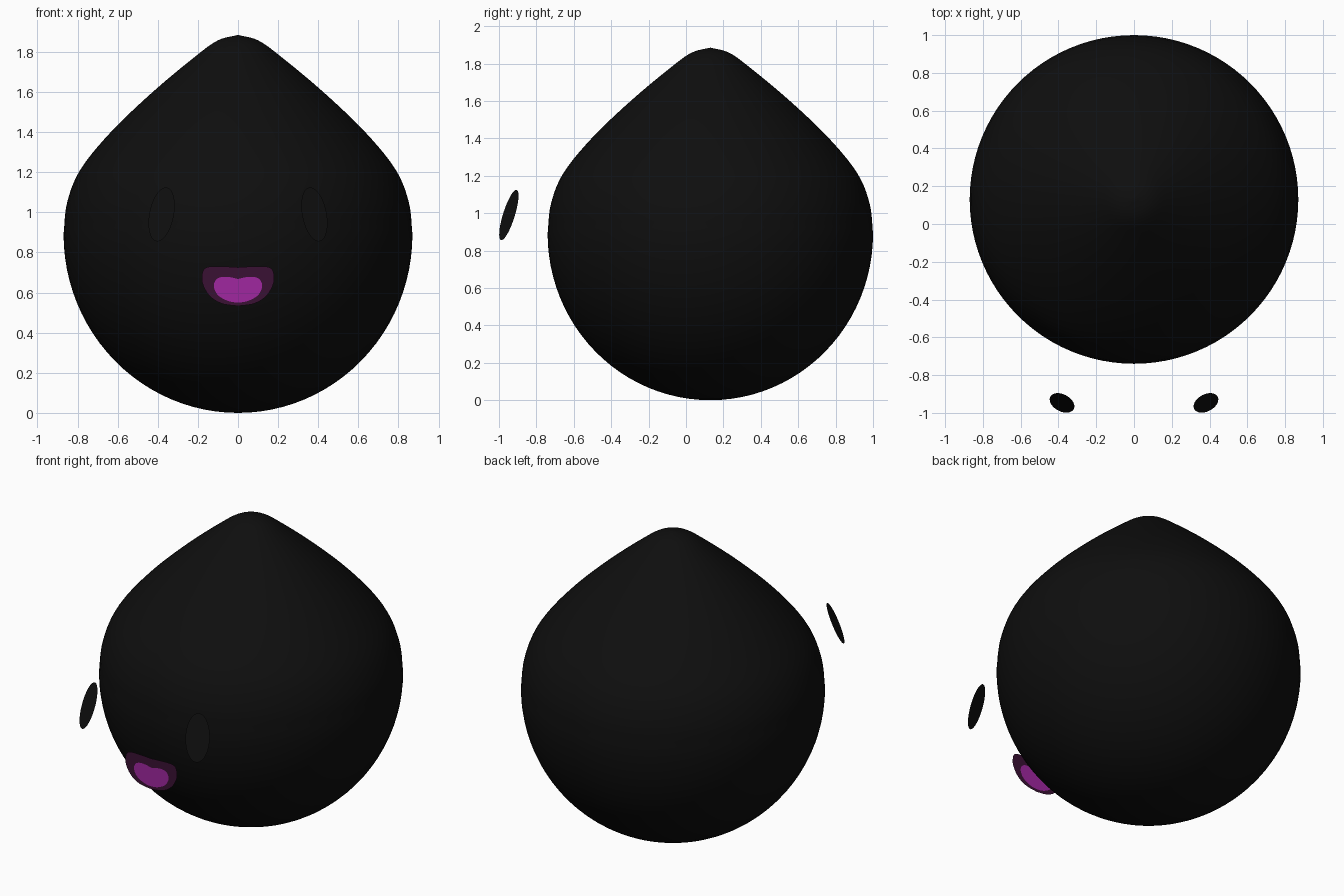
import bpy, bmesh, math
from mathutils import Matrix, Vector

if "Cube" in bpy.data.objects:
    bpy.data.objects.remove(bpy.data.objects["Cube"])


def material(name, rgb):
    m = bpy.data.materials.new(name)
    m.diffuse_color = (*rgb, 1)
    m.use_nodes = True
    m.node_tree.nodes["Principled BSDF"].inputs["Base Color"].default_value = m.diffuse_color
    return m


BLACK = material("soft black", (0.0045, 0.0045, 0.0045))
PLUM = material("dark plum", (0.042, 0.0055, 0.034))
PURPLE = material("bright purple", (0.35, 0.02, 0.35))


def finish(name, bm, mats):
    mesh = bpy.data.meshes.new(name)
    bm.to_mesh(mesh)
    bm.free()
    for m in mats:
        mesh.materials.append(m)
    ob = bpy.data.objects.new(name, mesh)
    bpy.context.collection.objects.link(ob)
    return ob


def smooth_path(pts, steps):
    """Catmull-Rom curve through 2D points."""
    p = [Vector(q) for q in pts]
    p = [2 * p[0] - p[1]] + p + [2 * p[-1] - p[-2]]
    out = []
    for a, b, c, d in zip(p, p[1:], p[2:], p[3:]):
        for i in range(steps):
            t = i / steps
            out.append(0.5 * (2 * b + (c - a) * t + (2 * a - 5 * b + 4 * c - d) * t * t
                              + (3 * b - a - 3 * c + d) * t ** 3))
    return out + [p[-2]]


# Drop-shaped body: half ellipse below, pointed dome above, turned about its axis
R, MID, CY, SEG = 0.87, 0.89, 0.13, 96
lower = [Vector((R * math.sin(a), MID - MID * math.cos(a)))
         for a in (math.pi / 2 * i / 24 for i in range(24))]
upper = smooth_path([(R, MID), (0.852, 1.05), (0.785, 1.215), (0.63, 1.405), (0.42, 1.605),
                     (0.21, 1.78), (0.1, 1.858), (0, 1.885)], 5)
bm = bmesh.new()
verts = [bm.verts.new((r, 0, z)) for r, z in lower + upper]
edges = [bm.edges.new(e) for e in zip(verts, verts[1:])]
bmesh.ops.spin(bm, geom=verts + edges, cent=(0, 0, 0), axis=(0, 0, 1),
               angle=math.tau, steps=SEG, use_merge=True)
bmesh.ops.remove_doubles(bm, verts=bm.verts, dist=1e-4)
bmesh.ops.recalc_face_normals(bm, faces=bm.faces)
bmesh.ops.translate(bm, verts=bm.verts, vec=(0, CY, 0))
for f in bm.faces:
    f.smooth = True
finish("body", bm, [BLACK])

# Eyes: thin oval plates floating before the body, turned outward and leaning back
for side, name in ((-1, "left_eye"), (1, "right_eye")):
    bm = bmesh.new()
    bmesh.ops.create_circle(bm, cap_ends=True, segments=48, radius=1)
    place = (Matrix.Translation((side * 0.381, -0.947, 0.99))
             @ Matrix.Rotation(side * math.radians(28), 4, 'Z')
             @ Matrix.Rotation(math.radians(90 - 18.5), 4, 'X')
             @ Matrix.Diagonal((0.07, 0.142, 1, 1)))
    bmesh.ops.transform(bm, matrix=place, verts=bm.verts)
    finish(name, bm, [BLACK])


# Mouth: flat upright sheet, plum rim around a purple tongue
def outline(half):
    right = smooth_path(half, 3)
    return right + [Vector((-p.x, p.y)) for p in right[-2:0:-1]]


rim = outline([(0, 0.726), (0.07, 0.73), (0.14, 0.73), (0.17, 0.716), (0.18, 0.682),
               (0.177, 0.645), (0.155, 0.60), (0.12, 0.565), (0.07, 0.542), (0, 0.533)])
tongue = outline([(0, 0.668), (0.04, 0.677), (0.08, 0.678), (0.107, 0.667), (0.12, 0.642),
                  (0.117, 0.615), (0.1, 0.587), (0.07, 0.567), (0.035, 0.554), (0, 0.55)])
bm = bmesh.new()
outer, inner = ([bm.verts.new((p.x, -0.865, p.y)) for p in loop] for loop in (rim, tongue))
n = len(outer)
for i in range(n):
    j = (i + 1) % n
    bm.faces.new((outer[i], inner[i], inner[j], outer[j]))
bm.faces.new(inner).material_index = 1
bmesh.ops.recalc_face_normals(bm, faces=bm.faces)
bm.normal_update()
if sum(f.normal.y for f in bm.faces) > 0:
    bmesh.ops.reverse_faces(bm, faces=bm.faces)
finish("mouth", bm, [PLUM, PURPLE])
